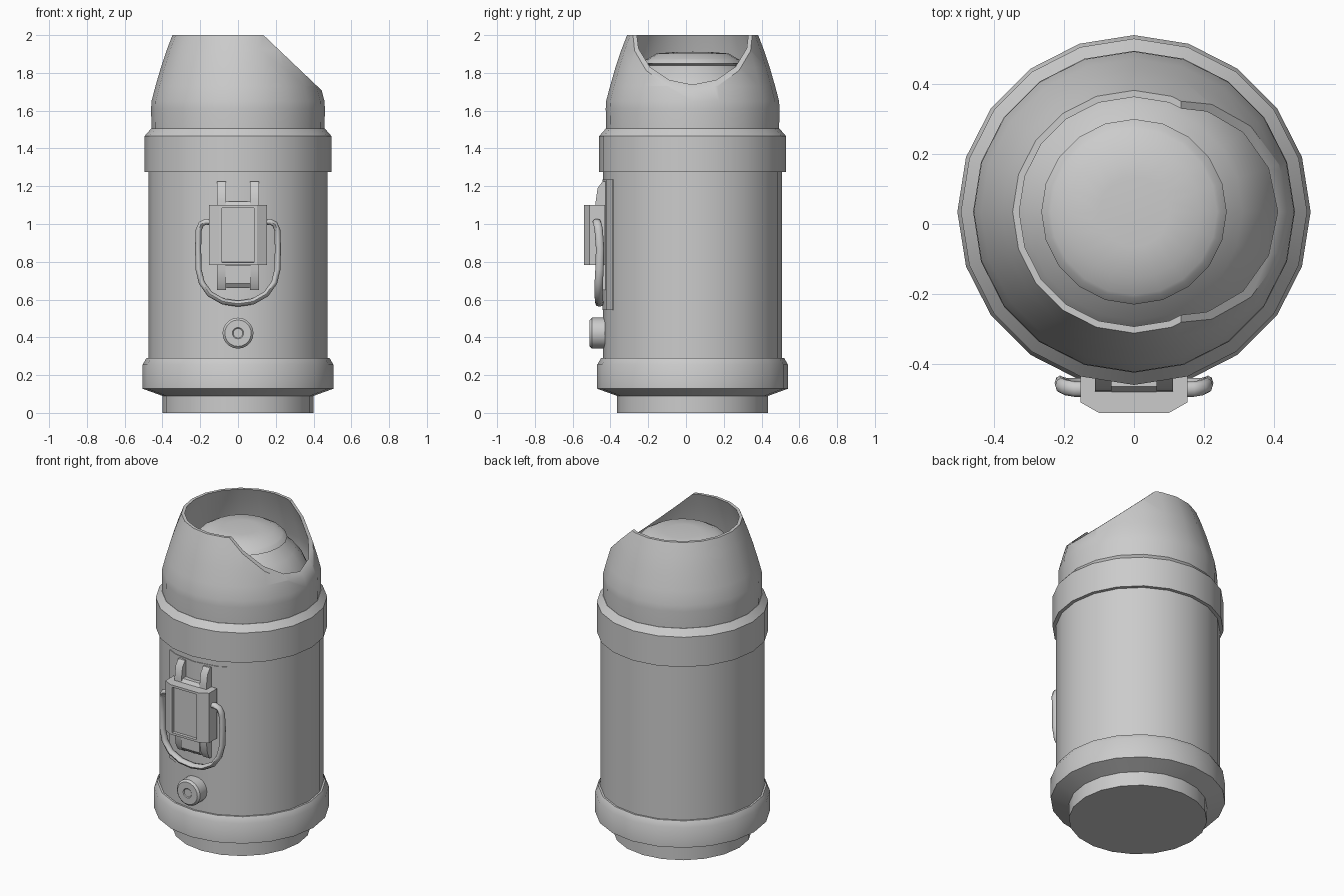
import bpy, bmesh, math
from mathutils import Vector

if "Cube" in bpy.data.objects:
    bpy.data.objects.remove(bpy.data.objects["Cube"])

CY = 0.035   # body axis is slightly behind the origin
N = 20       # sides of the canister


def finish(name, bm, angle=35):
    bmesh.ops.remove_doubles(bm, verts=bm.verts, dist=1e-5)
    bmesh.ops.recalc_face_normals(bm, faces=bm.faces)
    me = bpy.data.meshes.new(name)
    bm.to_mesh(me)
    bm.free()
    ob = bpy.data.objects.new(name, me)
    bpy.context.collection.objects.link(ob)
    bpy.ops.object.select_all(action='DESELECT')
    ob.select_set(True)
    bpy.context.view_layer.objects.active = ob
    bpy.ops.object.shade_smooth_by_angle(angle=math.radians(angle))
    return ob


def lathe(profile, n=N, closed=False):
    bm = bmesh.new()
    rings = [[bm.verts.new((r * math.cos(2 * math.pi * i / n), CY + r * math.sin(2 * math.pi * i / n), z))
              for i in range(n)] if r > 0 else [bm.verts.new((0, CY, z))] for r, z in profile]
    pairs = list(zip(rings, rings[1:] + rings[:1]))
    for a, b in (pairs if closed else pairs[:-1]):
        for i in range(n):
            j = (i + 1) % n
            quad = [a[i % len(a)], a[j % len(a)], b[j % len(b)], b[i % len(b)]]
            bm.faces.new(list(dict.fromkeys(quad)))
    return bm


def extrude_poly(bm, pts, vec):
    f = bm.faces.new([bm.verts.new(p) for p in pts])
    g = bmesh.ops.extrude_face_region(bm, geom=[f])['geom']
    bmesh.ops.translate(bm, vec=vec, verts=[v for v in g if isinstance(v, bmesh.types.BMVert)])


# Canister body with foot, two collars and neck
finish("body", lathe([(0, 0), (0.40, 0), (0.40, 0.09), (0.505, 0.128), (0.505, 0.255), (0.485, 0.29),
                      (0.474, 0.29), (0.474, 1.275), (0.495, 1.275), (0.495, 1.465),
                      (0.46, 1.505), (0.40, 1.505)]))

# Hood shell, sliced by a sloping plane on the right
bm = lathe([(0.458, 1.5), (0.46, 1.61), (0.458, 1.65), (0.437, 1.73), (0.408, 1.83), (0.378, 1.92), (0.347, 2.0),
            (0.328, 2.0), (0.358, 1.92), (0.386, 1.83), (0.413, 1.73), (0.43, 1.65), (0.43, 1.5)], closed=True)
cut = bmesh.ops.bisect_plane(bm, geom=bm.verts[:] + bm.edges[:] + bm.faces[:], plane_co=(0.135, 0, 2),
                             plane_no=(0.29, 0, 0.305), clear_outer=True)['geom_cut']
bmesh.ops.triangle_fill(bm, use_beauty=True, use_dissolve=False,
                        edges=[e for e in cut if isinstance(e, bmesh.types.BMEdge)])
finish("hood", bm)

# Domed plug and its cap inside the hood
finish("inner_plug", lathe([(0.43, 1.55), (0.40, 1.63), (0.365, 1.71), (0.31, 1.78), (0.235, 1.84),
                            (0.265, 1.85), (0.247, 1.87), (0.238, 1.875), (0.19, 1.903), (0.1, 1.91), (0, 1.912)]))

# Thin curved plate on the front
bm = bmesh.new()
xs = [-0.21, -0.147, 0, 0.147, 0.21]


def front_y(x):
    a = math.radians(18)
    k = 0.478
    x1, x2 = k * math.sin(a), k * math.sin(2 * a)
    y1, y2 = k * math.cos(a), k * math.cos(2 * a)
    x = abs(x)
    r = k + (y1 - k) * x / x1 if x < x1 else y1 + (y2 - y1) * (x - x1) / (x2 - x1)
    return CY - r


outline = [(x, front_y(x), 0.545) for x in xs] + [(x, front_y(x) + 0.02, 0.545) for x in reversed(xs)]
extrude_poly(bm, outline, (0, 0, 0.69))
finish("front_plate", bm, 25)

# Latch block: chamfered prism with a sunken front panel
bm = bmesh.new()
extrude_poly(bm, [(-0.153, -0.43, 0.783), (0.153, -0.43, 0.783), (0.153, -0.51, 0.783), (0.1, -0.54, 0.783),
                  (-0.1, -0.54, 0.783), (-0.153, -0.51, 0.783)], (0, 0, 0.317))
bm.normal_update()
front = [f for f in bm.faces if all(v.co.y < -0.535 for v in f.verts)]
bmesh.ops.inset_region(bm, faces=front, thickness=0.02)
inner = [f for f in front if f.is_valid]
bmesh.ops.inset_region(bm, faces=inner, thickness=0.001)
for v in {v for f in inner for v in f.verts}:
    v.co.y = -0.522
finish("latch_block", bm, 20)

# Pair of bowed straps behind the latch
bow = [(-0.442, 1.225), (-0.468, 1.19), (-0.478, 1.12), (-0.48, 0.94), (-0.478, 0.76), (-0.468, 0.69), (-0.445, 0.65)]
for side, x in (("left", -0.112), ("right", 0.064)):
    bm = bmesh.new()
    extrude_poly(bm, [(x, y, z) for y, z in bow] + [(x, -0.425, 0.65), (x, -0.425, 1.225)], (0.048, 0, 0))
    finish("strap_" + side, bm)

# Rounded hinge bars between the straps
for name, z0, z1 in (("upper_bar", 1.05, 1.12), ("lower_bar", 0.665, 0.80)):
    bm = bmesh.new()
    extrude_poly(bm, [(-0.065, -0.43, z0), (-0.065, -0.465, z0), (-0.065, -0.48, z0 + 0.02),
                      (-0.065, -0.48, z1 - 0.02), (-0.065, -0.465, z1), (-0.065, -0.43, z1)], (0.13, 0, 0))
    finish(name, bm)

# Wire bail: half path mirrored into a tube
half = [(0.13, -0.472, 1.01), (0.17, -0.472, 1.012), (0.195, -0.468, 1.0), (0.209, -0.462, 0.965),
        (0.211, -0.455, 0.87), (0.209, -0.458, 0.76), (0.192, -0.462, 0.69), (0.15, -0.463, 0.63),
        (0.08, -0.46, 0.59)]
path = half + [(0, -0.458, 0.578)] + [(-x, y, z) for x, y, z in reversed(half)]
bm = bmesh.new()
P = [Vector(p) for p in path]
rings = []
for i, p in enumerate(P):
    t = (P[min(i + 1, len(P) - 1)] - P[max(i - 1, 0)]).normalized()
    u = t.cross(Vector((0, 1, 0))).normalized()
    w = t.cross(u)
    rings.append([bm.verts.new(p + 0.016 * math.cos(a) * u + 0.022 * math.sin(a) * w)
                  for a in (k * math.pi / 4 for k in range(8))])
for a, b in zip(rings, rings[1:]):
    for k in range(8):
        bm.faces.new((a[k], a[(k + 1) % 8], b[(k + 1) % 8], b[k]))
bm.faces.new(rings[0])
bm.faces.new(rings[-1])
finish("wire_bail", bm, 60)

# Round push button: lathe turned to face forward
bm = lathe([(0.082, 0), (0.082, 0.068), (0.07, 0.08), (0.03, 0.08), (0.025, 0.075), (0, 0.075)])
for v in bm.verts:
    x, y, z = v.co
    v.co = (x, -0.43 - z, 0.422 + y - CY)
finish("button", bm)
